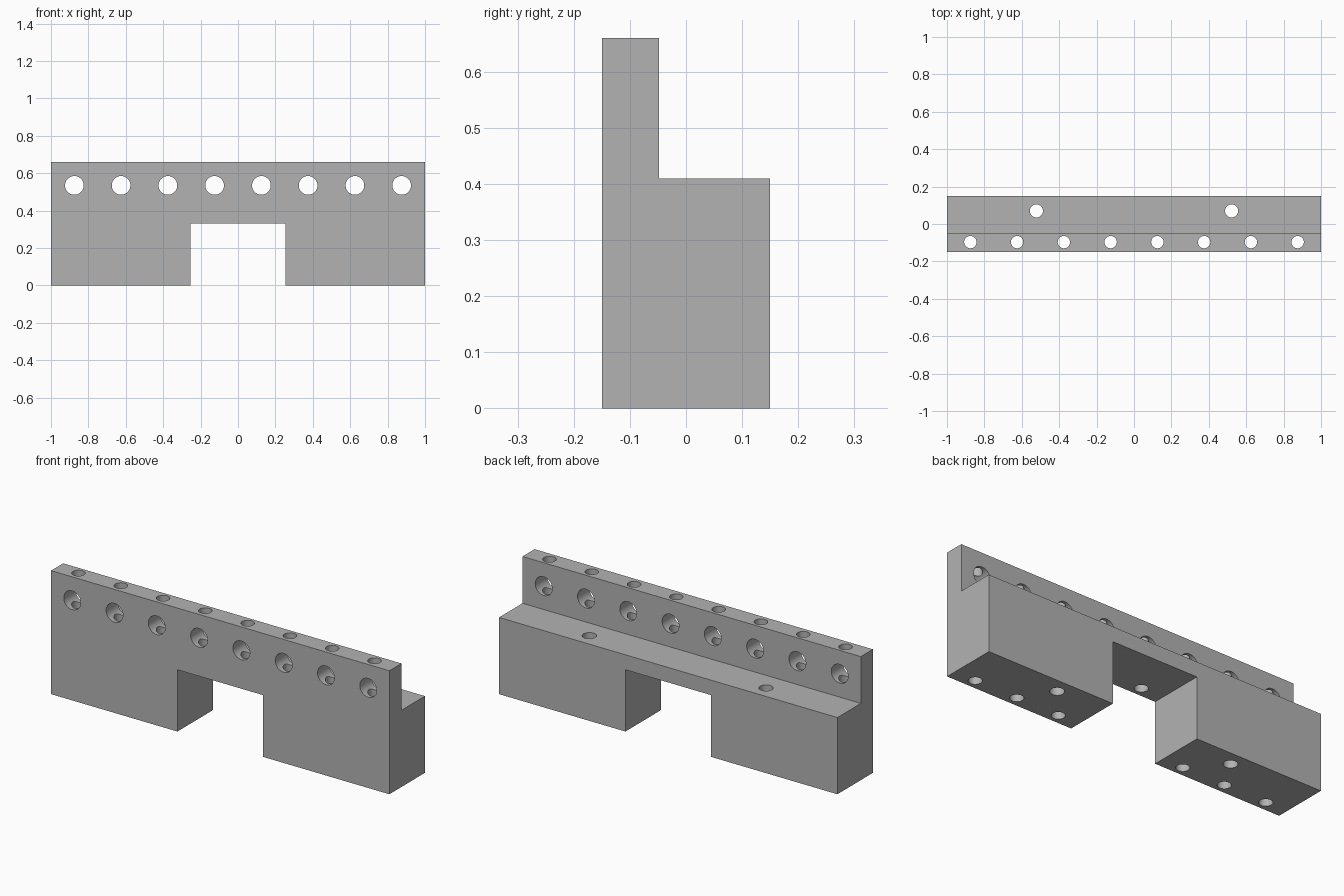
import bpy
import bmesh
import math
from mathutils import Matrix, Vector

default = bpy.data.objects.get("Cube")
if default:
    bpy.data.objects.remove(default, do_unlink=True)

HEIGHT, STEP_Z, NOTCH_Z = 0.66, 0.41, 0.33
DEPTH, STEP_Y, NOTCH_X = 0.15, -0.048, 0.253

grey = bpy.data.materials.new("plain grey")
grey.use_nodes = True
colour = (0.45, 0.45, 0.45, 1)
grey.diffuse_color = colour
grey.node_tree.nodes["Principled BSDF"].inputs["Base Color"].default_value = colour


def make_object(name, bm):
    bmesh.ops.recalc_face_normals(bm, faces=bm.faces)
    mesh = bpy.data.meshes.new(name)
    bm.to_mesh(mesh)
    bm.free()
    mesh.materials.append(grey)
    obj = bpy.data.objects.new(name, mesh)
    bpy.context.collection.objects.link(obj)
    return obj


def drills(name, points, radius, length, rotation=Matrix()):
    bm = bmesh.new()
    for p in points:
        bmesh.ops.create_cone(bm, cap_ends=True, segments=40, radius1=radius,
                              radius2=radius, depth=length,
                              matrix=Matrix.Translation(p) @ rotation)
    return make_object(name, bm)


# L-shaped bar, extruded along its length
bm = bmesh.new()
profile = [(-DEPTH, 0), (DEPTH, 0), (DEPTH, STEP_Z), (STEP_Y, STEP_Z),
           (STEP_Y, HEIGHT), (-DEPTH, HEIGHT)]
face = bm.faces.new([bm.verts.new((-1, y, z)) for y, z in profile])
swept = bmesh.ops.extrude_face_region(bm, geom=[face])["geom"]
bmesh.ops.translate(bm, vec=(2, 0, 0),
                    verts=[v for v in swept if isinstance(v, bmesh.types.BMVert)])
block = make_object("mounting_block", bm)

# Notch between the two feet
bm = bmesh.new()
bmesh.ops.create_cube(bm, size=2, matrix=Matrix.Diagonal((NOTCH_X, 1, NOTCH_Z, 1)))
notch = make_object("notch_cutter", bm)

# Row of cross holes, the vertical holes meeting them, and two rear holes
row = [(i - 3.5) * 0.25 for i in range(8)]
cross = drills("cross_hole_cutter", [Vector((x, -0.1, 0.535)) for x in row],
               0.05, 0.3, Matrix.Rotation(math.pi / 2, 4, "X"))
vertical = drills("vertical_hole_cutter", [Vector((x, -0.097, 0.3)) for x in row],
                  0.033, 2)
rear = drills("rear_hole_cutter", [Vector((s * 0.522, 0.07, 0.3)) for s in (-1, 1)],
              0.035, 2)

cutters = [notch, cross, vertical, rear]
for cutter in cutters:
    cutter.hide_render = True
    mod = block.modifiers.new(cutter.name, "BOOLEAN")
    mod.operation = "DIFFERENCE"
    mod.solver = "EXACT"
    mod.object = cutter

# Bake the cuts and discard the cutters
bpy.context.view_layer.update()
graph = bpy.context.evaluated_depsgraph_get()
result = bpy.data.meshes.new_from_object(block.evaluated_get(graph))
block.modifiers.clear()
block.data = result
result.materials.clear()
result.materials.append(grey)
for poly in result.polygons:
    poly.material_index = 0
for cutter in cutters:
    bpy.data.objects.remove(cutter, do_unlink=True)

# Smooth hole walls, sharp edges
bpy.ops.object.select_all(action="DESELECT")
block.select_set(True)
bpy.context.view_layer.objects.active = block
bpy.ops.object.shade_smooth_by_angle(angle=math.radians(30))
